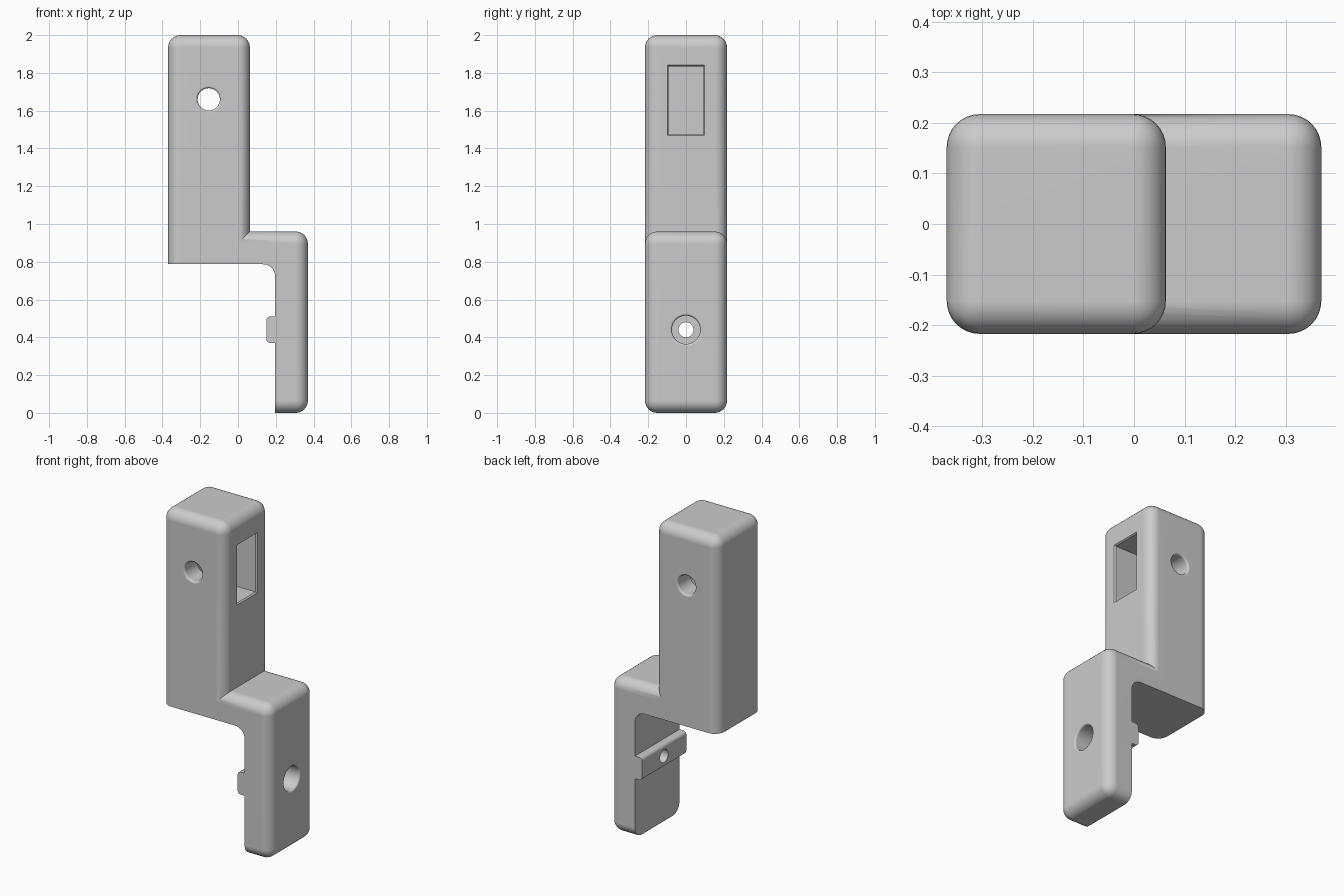
import bpy, bmesh, math
from mathutils import Matrix, Vector

old = bpy.data.objects.get("Cube")
if old:
    bpy.data.objects.remove(old, do_unlink=True)

R = 0.065      # outer rounding
W = 0.217      # half depth in y

grey = bpy.data.materials.new("matte_grey")
grey.use_nodes = True
grey.diffuse_color = (0.6, 0.6, 0.6, 1)
grey.node_tree.nodes["Principled BSDF"].inputs["Base Color"].default_value = (0.6, 0.6, 0.6, 1)


def finish(bm, name):
    bmesh.ops.recalc_face_normals(bm, faces=bm.faces)
    mesh = bpy.data.meshes.new(name)
    bm.to_mesh(mesh)
    bm.free()
    mesh.materials.append(grey)
    obj = bpy.data.objects.new(name, mesh)
    bpy.context.collection.objects.link(obj)
    return obj


def box(name, lo, hi, radius=0, pick=lambda e: True, taper=None):
    """Box between two corners; edges chosen by pick are rounded."""
    lo, hi = Vector(lo), Vector(hi)
    bm = bmesh.new()
    bmesh.ops.create_cube(bm, size=1)
    for v in bm.verts:
        v.co = (lo + hi) / 2 + v.co * (hi - lo)
    if radius:
        bmesh.ops.bevel(bm, geom=[e for e in bm.edges if pick(e)], offset=radius,
                        segments=8, profile=0.5, affect='EDGES')
    return finish(bm, name)


def along_y(e):
    return abs(e.verts[0].co.y - e.verts[1].co.y) > 0.01


def lathe(name, profile, matrix):
    """Spin (radius, height) points around local z into a closed cutter."""
    bm = bmesh.new()
    pts = [(0, profile[0][1])] + profile + [(0, profile[-1][1])]
    verts = [bm.verts.new((r, 0, h)) for r, h in pts]
    edges = [bm.edges.new(p) for p in zip(verts, verts[1:])]
    bmesh.ops.spin(bm, geom=verts + edges, axis=(0, 0, 1), cent=(0, 0, 0),
                   angle=math.tau, steps=40, use_duplicate=False)
    bmesh.ops.remove_doubles(bm, verts=bm.verts, dist=0.0001)
    bm.transform(matrix)
    return finish(bm, name)


def flare(radius, surface, size=0.012, direction=1):
    """Rounded hole mouth ending at the surface height."""
    pts = []
    for i in range(5):
        a = i / 4 * math.pi / 2
        pts.append((radius + size * (1 - math.cos(a)),
                    surface - direction * size * (1 - math.sin(a))))
    return pts


# Upper and lower rounded bodies
body = box("stepped_bracket", (-0.37, -W, 0.5), (0.063, W, 2), R)
lower = box("lower_body", (-0.15, -W, 0), (0.37, W, 0.96), R)

# Space below the shelf, with a rounded inner corner
undercut = box("undercut", (-1, -1, -1), (0.197, 1, 0.787), R,
               lambda e: along_y(e) and all(v.co.x > 0 and v.co.z > 0 for v in e.verts))

# Locating rail across the back of the lower plate
rail = box("rail", (0.15, -W, 0.37), (0.26, W, 0.51), 0.02,
           lambda e: along_y(e) and e.verts[0].co.x < 0.2)

# Deep rectangular pocket and its flared mouth
pocket = box("pocket", (-0.25, -0.093, 1.475), (0.2, 0.093, 1.835))
mouth = box("pocket_mouth", (0.055, -0.093, 1.475), (0.071, 0.093, 1.835))
for v in mouth.data.vertices:
    if v.co.x > 0.06:
        v.co.y += math.copysign(0.012, v.co.y)
        v.co.z += math.copysign(0.012, v.co.z - 1.655)

# Pin hole through the upper body, rounded at both mouths
pin_profile = [(0.071, -0.3)] + flare(0.059, -W, direction=-1)[::-1] + flare(0.059, W) + [(0.071, 0.3)]
pin = lathe("pin_hole", pin_profile,
            Matrix.Translation((-0.155, 0, 1.66)) @ Matrix.Rotation(math.pi / 2, 4, 'X'))

# Counterbored screw hole through plate and rail
screw_profile = [(0.04, 0), (0.04, 0.26)] + [(0.075, 0.26)] + flare(0.075, 0.37) + [(0.087, 0.5)]
screw = lathe("screw_hole", screw_profile,
              Matrix.Translation((0, 0, 0.44)) @ Matrix.Rotation(math.pi / 2, 4, 'Y'))

# Combine everything into one solid
steps = [(lower, 'UNION'), (undercut, 'DIFFERENCE'), (rail, 'UNION'), (pocket, 'DIFFERENCE'),
         (mouth, 'DIFFERENCE'), (pin, 'DIFFERENCE'), (screw, 'DIFFERENCE')]
for tool, operation in steps:
    mod = body.modifiers.new(tool.name, 'BOOLEAN')
    mod.object, mod.operation, mod.solver = tool, operation, 'EXACT'
graph = bpy.context.evaluated_depsgraph_get()
solid = bpy.data.meshes.new_from_object(body.evaluated_get(graph))
body.modifiers.clear()
body.data = solid
for tool, _ in steps:
    bpy.data.objects.remove(tool, do_unlink=True)

# Smooth roundings, crisp corners, flat large faces
bpy.ops.object.select_all(action='DESELECT')
body.select_set(True)
bpy.context.view_layer.objects.active = body
bpy.ops.object.shade_smooth_by_angle(angle=math.radians(30))
weighted = body.modifiers.new("flat_faces", 'WEIGHTED_NORMAL')
weighted.keep_sharp = True
